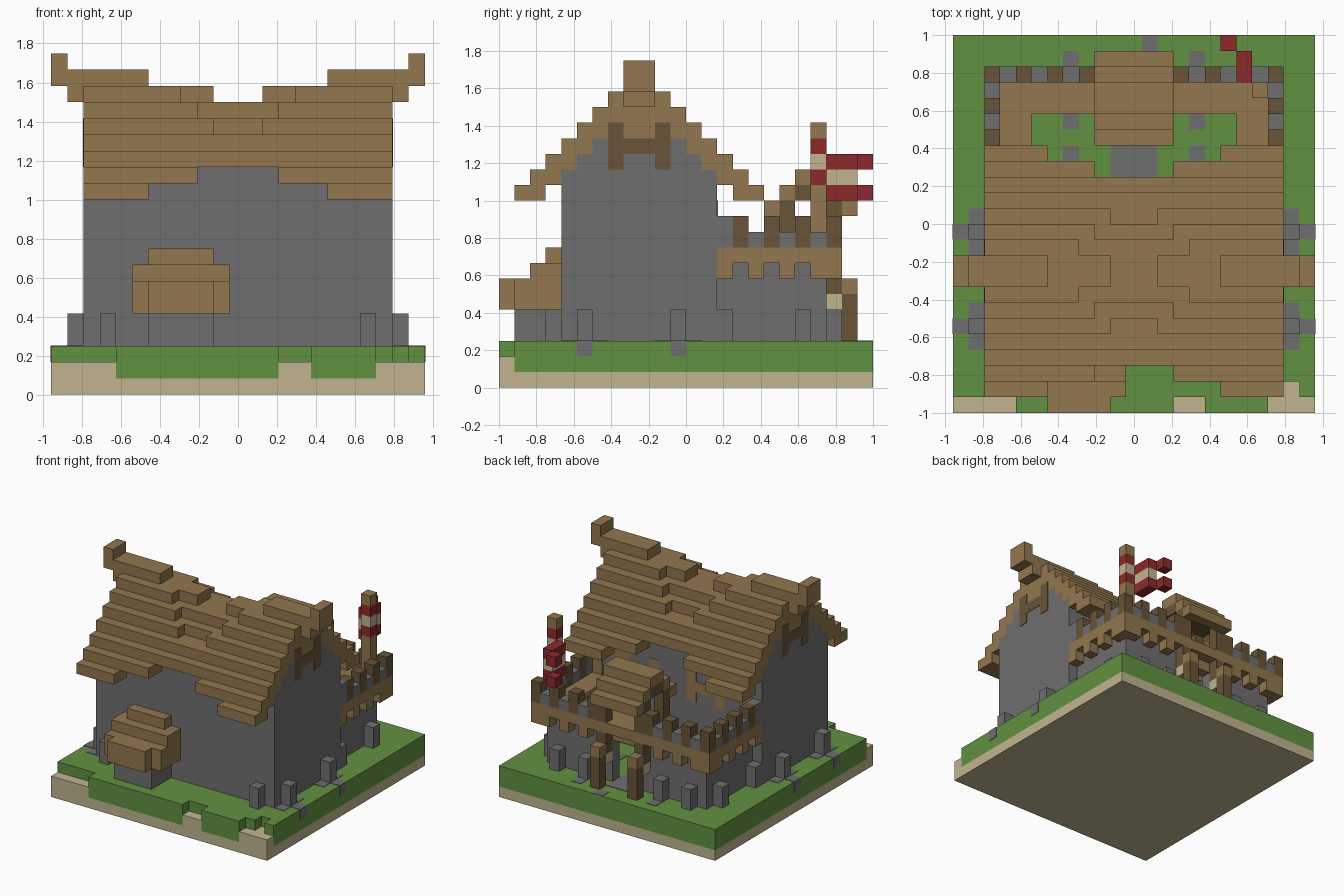
import bpy
import bmesh

cube = bpy.data.objects.get("Cube")
if cube:
    bpy.data.objects.remove(cube, do_unlink=True)

U = 1 / 12      # size of one block
T = 0.04        # plate thickness in blocks
W = 23          # blocks across the model


def srgb(r, g, b):
    return [(c / 255 / 12.92 if c < 11 else ((c / 255 + 0.055) / 1.055) ** 2.4) for c in (r, g, b)] + [1]


def material(name, rgb):
    m = bpy.data.materials.new(name)
    m.use_nodes = True
    m.diffuse_color = srgb(*rgb)
    m.node_tree.nodes["Principled BSDF"].inputs["Base Color"].default_value = m.diffuse_color
    return m


WOOD = material("wood", (146, 119, 78))
DARK = material("dark wood", (104, 84, 56))
STONE = material("stone", (111, 111, 111))
GRASS = material("grass", (98, 145, 65))
SAND = material("sand", (193, 181, 143))
RED = material("red", (141, 42, 44))


def blocks(name, mat, boxes, mirror=False):
    """One object from boxes (x0, x1, y0, y1, z0, z1) in block units."""
    if mirror:
        boxes = boxes + [(W - b[1], W - b[0]) + tuple(b[2:]) for b in boxes]
    bm = bmesh.new()
    for x0, x1, y0, y1, z0, z1 in boxes:
        made = bmesh.ops.create_cube(bm, size=1)
        for v in made["verts"]:
            v.co.x = ((x1 if v.co.x > 0 else x0) - W / 2) * U
            v.co.y = ((y1 if v.co.y > 0 else y0) - 12) * U
            v.co.z = (z1 if v.co.z > 0 else z0) * U
    mesh = bpy.data.meshes.new(name)
    bm.to_mesh(mesh)
    bm.free()
    mesh.materials.append(mat)
    ob = bpy.data.objects.new(name, mesh)
    bpy.context.collection.objects.link(ob)
    return ob


# Ground: sand slab, grass layer with a ragged front edge
blocks("sand_base", SAND, [(0, W, 0, 24, 0, 1), (0, 4, 0, 1, 1, 2), (14, 16, 0, 1, 1, 2),
                           (20, 23, 0, 1, 1, 2), (21, 22, 1, 2, 1, 2)])
blocks("grass", GRASS, [(0, 21, 1, 24, 1, 3), (22, 23, 1, 24, 1, 3), (21, 22, 2, 24, 1, 3),
                        (4, 14, 0, 1, 1, 3), (16, 20, 0, 1, 1, 3)])

# Stone plates lying flush in the grass
patches = []
for j in (5, 11):
    patches += [(21, 22, j - 1, j + 2, 3, 3 + T), (22, W + T, j, j + 1, 2, 3 + T)]
for j in (16, 18, 22):
    patches.append((15, 16, j, j + 1, 3, 3 + T))
blocks("stone_patches", STONE, patches, mirror=True)
blocks("stone_path", STONE, [(10, 13, 14, 22, 3, 3 + T), (12, 13, 23, 24, 3, 3 + T)])

# Low stones around the walls
stones = [(21, 22, j, j + 1, 3, 5) for j in (5, 11)]
stones += [(20, 21, j, j + 1, 3, 5) for j in (14, 19)]
stones += [(19, 20, 3, 4, 3, 5), (15, 16, 21, 22, 3, 5), (18, 19, 21, 22, 3, 5)]
blocks("foundation_stones", STONE, stones, mirror=True)

# House body with stepped gable
blocks("house_walls", STONE, [(2, 21, 4, 14, 3, 14), (2, 21, 5, 13, 14, 15), (2, 21, 6, 12, 15, 16)])

# Gable timber frame on both ends
blocks("gable_timber", DARK, [(21, 21 + T, 7, 8, 14, 17), (21, 21 + T, 10, 11, 14, 17),
                              (21, 21 + T, 8, 10, 15, 16)], mirror=True)

# Main roof: stepped courses, sagging in the middle
roof = []
for k in range(12, 16):
    half = {12: 5.5, 13: 2.5}.get(k, 0)     # half width of the gap in the course
    for y in (k - 11, 27 - k):
        roof.append((11.5 + half, 21, y, y + 2, k, k + 1))
roof += [(11.5, 21, 6, 12, 16, 17), (11.5, 21, 7, 11, 17, 18)]
for y in (5, 12):
    roof.append((13, 21, y, y + 1, 16, 17))
for y in (6, 11):
    roof.append((14, 21, y, y + 1, 17, 18))
for y in (7, 10):
    roof.append((15, 21, y, y + 1, 18, 19))
roof += [(13, 22, 8, 10, 18, 19), (17, 23, 8, 10, 19, 20), (22, 23, 8, 10, 20, 21)]
blocks("main_roof", WOOD, roof, mirror=True)

# Small bay at the front with its stepped roof
blocks("bay_base", STONE, [(6, 10, 1, 4, 3, 5)])
blocks("bay_roof", WOOD, [(6, 10, 0, 1, 5, 7), (5, 11, 1, 4, 5, 7), (5, 11, 2, 4, 7, 8), (6, 10, 3, 4, 8, 9)])

# Courtyard walls behind the house with a doorway
blocks("courtyard_walls", STONE, [(19, 20, 14, 21, 3, 8), (13, 19, 20, 21, 3, 8)], mirror=True)
blocks("door_lintel", WOOD, [(10, 13, 20, 21, 7, 8)])

# Timber on the back wall of the house
frame = [(x, x + 1, 14, 14 + T, 9, 12) for x in (13, 16, 19)]
frame += [(14, 16, 14, 14 + T, 10, 11), (17, 19, 14, 14 + T, 11, 12)]
blocks("back_timber", WOOD, frame, mirror=True)

# Walkway on the courtyard walls, with hanging beam ends
deck = [(18, 21, 14, 19, 8, 9), (11.5, 21, 19, 22, 8, 9), (20, 21, 21, 22, 7, 8)]
deck += [(20, 21, j, j + 1, 7, 8) for j in (14, 16, 18, 20)]
deck += [(x, x + 1, 21, 22, 7, 8) for x in (15, 17, 19)]
blocks("walkway", WOOD, deck, mirror=True)

# Railing: tall dark posts alternating with low stone blocks
tall = [(20, 21, j, j + 1, 9, 11) for j in (15, 17, 19)]
tall += [(x, x + 1, 21, 22, 9, 11) for x in (14, 16, 18, 20)]
low = [(20, 21, j, j + 1, 9, 10) for j in (16, 18, 20)]
low += [(x, x + 1, 21, 22, 9, 10) for x in (15, 17, 19)]
low.append((20, 21, 14, 15, 9, 11))
blocks("railing_posts", DARK, tall, mirror=True)
blocks("railing_stones", STONE, low, mirror=True)

# Gate: door posts, lanterns, upper posts and stepped roof
blocks("door_posts", DARK, [(13, 14, 22, 23, 3, 6), (13, 14, 21, 22, 6, 8)], mirror=True)
blocks("door_post_caps", WOOD, [(13, 14, 22, 23, 6, 7)], mirror=True)
blocks("lanterns", SAND, [(13, 14, 21, 22, 5, 6)], mirror=True)
blocks("gate_posts", DARK, [(13, 14, 18, 19, 9, 12), (13, 14, 21, 22, 9, 12)], mirror=True)
blocks("gate_roof", WOOD, [(9, 14, 17, 18, 11, 12), (9, 14, 22, 23, 11, 12), (9, 14, 18, 19, 12, 13),
                           (9, 14, 21, 22, 12, 13), (9, 14, 19, 21, 13, 14)])
blocks("gate_ceiling", DARK, [(9, 14, 19, 21, 12, 13)])

# Flagpole with painted bands and a swallow-tailed flag
pole = (19, 20, 20, 21)
blocks("flagpole", WOOD, [pole + (9, 13), pole + (16, 17)])
blocks("pole_red_bands", RED, [pole + (13, 14), pole + (15, 16)])
blocks("pole_pale_band", SAND, [pole + (14, 15)])
blocks("flag_red", RED, [b for z in (12, 14) for b in ((18, 19, 21, 23, z, z + 1), (17, 18, 23, 24, z, z + 1))])
blocks("flag_pale", SAND, [(18, 19, 21, 23, 13, 14)])
